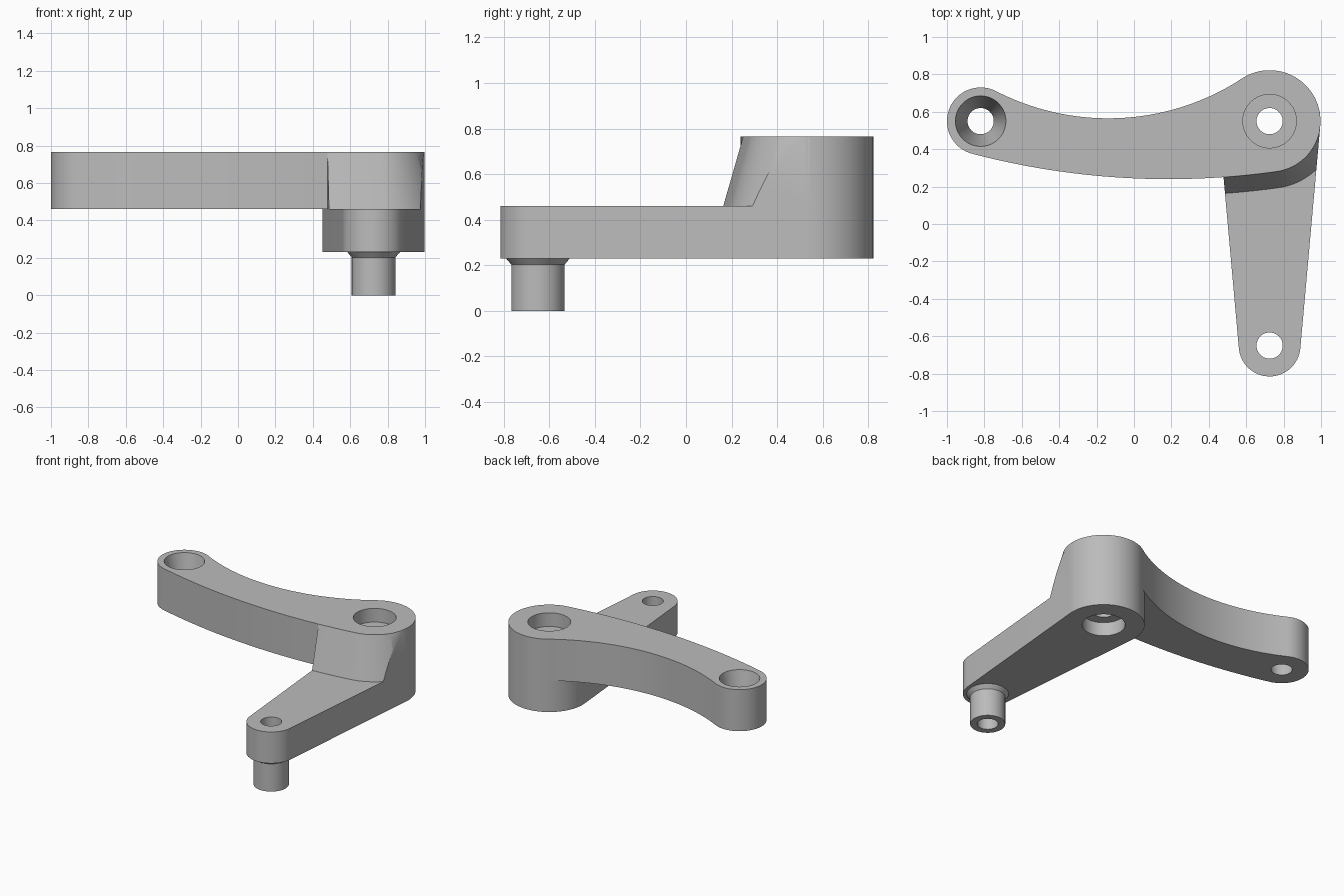
import bpy
import bmesh
from math import atan2, cos, sin, asin, pi, radians, tau
from mathutils import Vector

if "Cube" in bpy.data.objects:
    bpy.data.objects.remove(bpy.data.objects["Cube"])

grey = bpy.data.materials.new("plain_grey")
grey.use_nodes = True
GREY = (0.5, 0.5, 0.5, 1)
grey.diffuse_color = GREY
grey.node_tree.nodes["Principled BSDF"].inputs["Base Color"].default_value = GREY

# Centres and radii of the three bosses
HUB, HUB_R = Vector((0.725, 0.55)), 0.272
TIP, TIP_R = Vector((-0.82, 0.55)), 0.18
FOOT, FOOT_R = Vector((0.725, -0.65)), 0.165
# Large circles that blend the hub into the tip
FRONT, FRONT_R = Vector((0.185, 4.37)), 4.13
BACK, BACK_R = Vector((-0.138, 1.875)), 1.31
# Heights
LOW, MID, TOP = 0.23, 0.46, 0.765
BORE = 0.07


def arc(centre, radius, start, end, steps=48):
    angles = [start + (end - start) * i / steps for i in range(steps + 1)]
    return [centre + radius * Vector((cos(a), sin(a))) for a in angles]


def heading(a, b):
    d = b - a
    return atan2(d.y, d.x)


def tidy(points):
    """Drop points that repeat the one before."""
    return [p for i, p in enumerate(points) if (p - points[i - 1]).length > 1e-3]


def loft(name, rings):
    """Solid through (outline, height) rings with equal point counts."""
    bm = bmesh.new()
    loops = [[bm.verts.new((p.x, p.y, z)) for p in pts] for pts, z in rings]
    bm.faces.new(loops[0][::-1])
    bm.faces.new(loops[-1])
    for a, b in zip(loops, loops[1:]):
        for i in range(len(a)):
            bm.faces.new((a[i - 1], a[i], b[i], b[i - 1]))
    bmesh.ops.recalc_face_normals(bm, faces=bm.faces)
    mesh = bpy.data.meshes.new(name)
    bm.to_mesh(mesh)
    bm.free()
    mesh.materials.append(grey)
    obj = bpy.data.objects.new(name, mesh)
    bpy.context.collection.objects.link(obj)
    return obj


def turned(name, centre, profile):
    """Round solid from (radius, height) pairs."""
    return loft(name, [(arc(centre, r, 0, tau, 72)[:-1], z) for r, z in profile])


def select(obj):
    bpy.ops.object.select_all(action='DESELECT')
    obj.select_set(True)
    bpy.context.view_layer.objects.active = obj


def combine(obj, cutter, operation='DIFFERENCE'):
    mod = obj.modifiers.new("cut", 'BOOLEAN')
    mod.operation, mod.solver, mod.object = operation, 'EXACT', cutter
    select(obj)
    bpy.ops.object.modifier_apply(modifier=mod.name)


# Curved upper arm
front_hub = heading(FRONT, HUB)
front_tip = heading(FRONT, TIP)
outline = tidy(
    arc(HUB, HUB_R, front_hub, heading(HUB, BACK))
    + arc(BACK, BACK_R, heading(BACK, HUB), heading(BACK, TIP))
    + arc(TIP, TIP_R, heading(TIP, BACK), front_tip + tau)
    + arc(FRONT, FRONT_R, front_tip, front_hub))
upper_arm = loft("upper_arm", [(outline, MID), (outline, TOP)])

# Tapered lower arm, tangent to the hub and the foot
lean = asin((HUB_R - FOOT_R) / (HUB - FOOT).length)
taper = tidy(arc(HUB, HUB_R, -lean, pi + lean)
             + arc(FOOT, FOOT_R, pi + lean, tau - lean))
lower_arm = loft("lower_arm", [(taper, LOW), (taper, MID)])


# Sloped web between the arms, trimmed to the lower arm's width
def web_path(offset):
    return (arc(FRONT, FRONT_R + offset, radians(-88.4), front_hub)[:-1]
            + arc(HUB, HUB_R + offset, front_hub, 0))


def web_ring(offset):
    return web_path(offset) + web_path(-0.04)[::-1]


web = loft("sloped_web", [(web_ring(0.087), MID), (web_ring(0.0), TOP - 0.002)])
trim = loft("web_trim", [(taper, LOW), (taper, TOP + 0.1)])
combine(web, trim, 'INTERSECT')

# Pin under the foot, with a flared collar
pin = turned("pin", FOOT, [(0.117, 0), (0.117, 0.203), (0.14, LOW)])

# Bores: counterbored hub, conical tip, straight foot
hub_bore = turned("hub_bore", HUB, [
    (0.143, LOW - 0.1), (0.143, LOW + 0.1), (BORE, LOW + 0.1),
    (BORE, TOP - 0.1), (0.143, TOP - 0.1), (0.143, TOP + 0.1)])
slope = (0.135 - BORE) / (TOP - MID)
tip_bore = turned("tip_bore", TIP, [
    (BORE - 0.05 * slope, MID - 0.05), (0.135 + 0.05 * slope, TOP + 0.05)])
foot_bore = turned("foot_bore", FOOT, [(BORE, -0.1), (BORE, MID + 0.1)])

for part, bore in ((upper_arm, hub_bore), (upper_arm, tip_bore),
                   (lower_arm, hub_bore), (lower_arm, foot_bore),
                   (pin, foot_bore)):
    combine(part, bore)

for helper in (trim, hub_bore, tip_bore, foot_bore):
    bpy.data.objects.remove(helper)

for part in (upper_arm, lower_arm, web, pin):
    select(part)
    bpy.ops.object.shade_smooth_by_angle(angle=radians(30))
